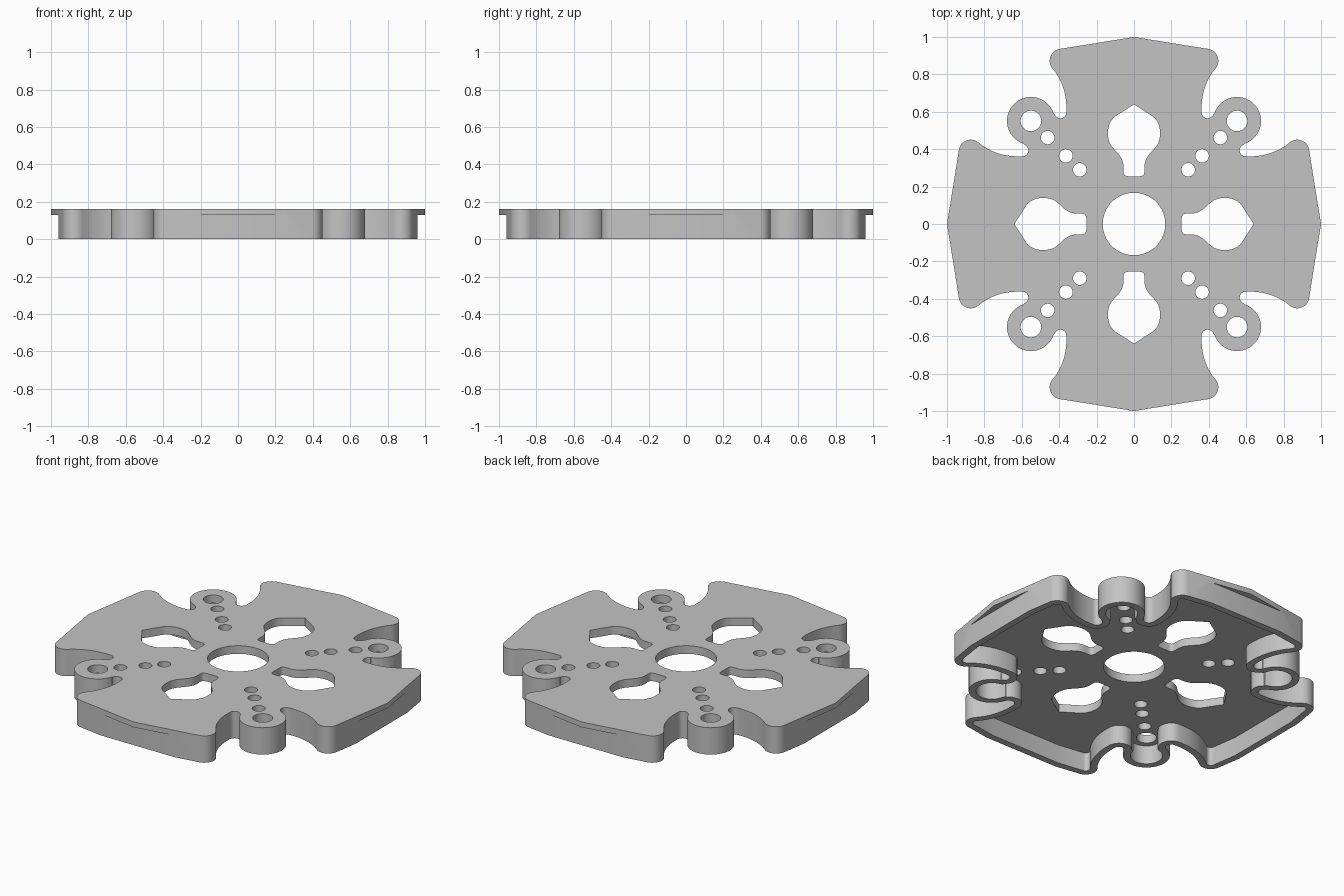
import bpy, bmesh, math
from mathutils import Vector
from mathutils.geometry import interpolate_bezier

HEIGHT, FLOOR, LIP = 0.162, 0.113, 0.13   # top, pocket ceiling, underside of tip lip
WALL, TIP = 0.04, 0.96                    # rim thickness, flat reach of each arm below the lip

if "Cube" in bpy.data.objects:
    bpy.data.objects.remove(bpy.data.objects["Cube"], do_unlink=True)

grey = bpy.data.materials.new("light grey")
grey.use_nodes = True
grey.diffuse_color = (0.55, 0.55, 0.55, 1)
grey.node_tree.nodes["Principled BSDF"].inputs["Base Color"].default_value = (0.55, 0.55, 0.55, 1)


def arc(cx, cy, r, a0, a1, n):
    angles = [math.radians(a0 + (a1 - a0) * i / n) for i in range(n + 1)]
    return [Vector((cx + r * math.cos(a), cy + r * math.sin(a))) for a in angles]


def bezier(p0, h0, h1, p1, n=12):
    return list(interpolate_bezier(Vector(p0), Vector(h0), Vector(h1), Vector(p1), n))


def circle(cx, cy, r, n=40):
    return arc(cx, cy, r, 0, 360, n)[:-1]


def turn(points, quarter):
    for _ in range(quarter):
        points = [Vector((p.y, -p.x)) for p in points]
    return points


def prisms(name, loops, z0, z1):
    """One object holding a closed prism for each loop."""
    bm = bmesh.new()
    for loop in loops:
        face = bm.faces.new([bm.verts.new((p.x, p.y, z0)) for p in loop])
        new = bmesh.ops.extrude_face_region(bm, geom=[face])["geom"]
        for v in new:
            if isinstance(v, bmesh.types.BMVert):
                v.co.z = z1
    bmesh.ops.recalc_face_normals(bm, faces=bm.faces)
    mesh = bpy.data.meshes.new(name)
    bm.to_mesh(mesh)
    bm.free()
    mesh.materials.append(grey)
    obj = bpy.data.objects.new(name, mesh)
    bpy.context.collection.objects.link(obj)
    return obj


def inset(points, d):
    """Offset a clockwise loop inward by d."""
    out = []
    for i, p in enumerate(points):
        a = (p - points[i - 1]).normalized()
        b = (points[(i + 1) % len(points)] - p).normalized()
        na, nb = Vector((a.y, -a.x)), Vector((b.y, -b.x))
        out.append(p + (na + nb) * d / (1 + na.dot(nb)))
    return out


# Outline: one eighth from arm tip to ear, mirrored and turned
eighth = [Vector((0, 1)), Vector((0.24, 0.961))]
eighth += arc(0.387, 0.873, 0.064, 80.5, -40, 14)
eighth += bezier((0.436, 0.832), (0.378, 0.763), (0.358, 0.68), (0.362, 0.6), 14)[1:]
eighth += arc(0.394, 0.597, 0.032, 180, 344, 14)[1:]
eighth += arc(0.551, 0.551, 0.128, 163, 45, 20)
quarter = eighth + [Vector((p.y, p.x)) for p in reversed(eighth[1:-1])]
outline = [p for k in range(4) for p in turn(quarter, k)]

# Pocket under the plate, flattened behind each arm tip
reach = TIP - WALL
pocket = [Vector((max(-reach, min(reach, p.x)), max(-reach, min(reach, p.y))))
          for p in inset(outline, WALL)]

# Spade-shaped slot
side = [Vector((0, 0.64))]
side += bezier((0.1, 0.575), (0.15, 0.54), (0.15, 0.45), (0.115, 0.41))
side += bezier((0.115, 0.41), (0.08, 0.37), (0.05, 0.35), (0.056, 0.285))[1:]
side += bezier((0.056, 0.285), (0.056, 0.265), (0.05, 0.255), (0.03, 0.255), 6)[1:]
slot = side + [Vector((-p.x, p.y)) for p in reversed(side[1:])]

# Centre bore, slots and diagonal rows of holes
holes = [circle(0, 0, 0.167, 64)]
for k in range(4):
    holes.append(turn(slot, k))
    for at, r in ((0.29, 0.036), (0.364, 0.036), (0.462, 0.036), (0.551, 0.055)):
        holes.append(turn(circle(at, at, r), k))

# Blocks that trim the arm tips below the lip
block = [Vector(c) for c in ((-0.4, TIP), (-0.4, 1.2), (0.4, 1.2), (0.4, TIP))]
tips = [turn(block, k) for k in range(4)]

plate = prisms("mounting_plate", [outline], 0, HEIGHT)
cutters = [prisms("pocket_cutter", [pocket], -0.1, FLOOR),
           prisms("tip_cutter", tips, -0.1, LIP),
           prisms("hole_cutter", holes, -0.2, 0.4)]

bpy.ops.object.select_all(action='DESELECT')
bpy.context.view_layer.objects.active = plate
plate.select_set(True)
for cutter in cutters:
    cutter.hide_render = True
    mod = plate.modifiers.new(cutter.name, 'BOOLEAN')
    mod.operation, mod.solver, mod.object = 'DIFFERENCE', 'EXACT', cutter
    bpy.ops.object.modifier_apply(modifier=mod.name)
    bpy.data.objects.remove(cutter, do_unlink=True)

bpy.ops.object.shade_smooth_by_angle(angle=math.radians(30))
